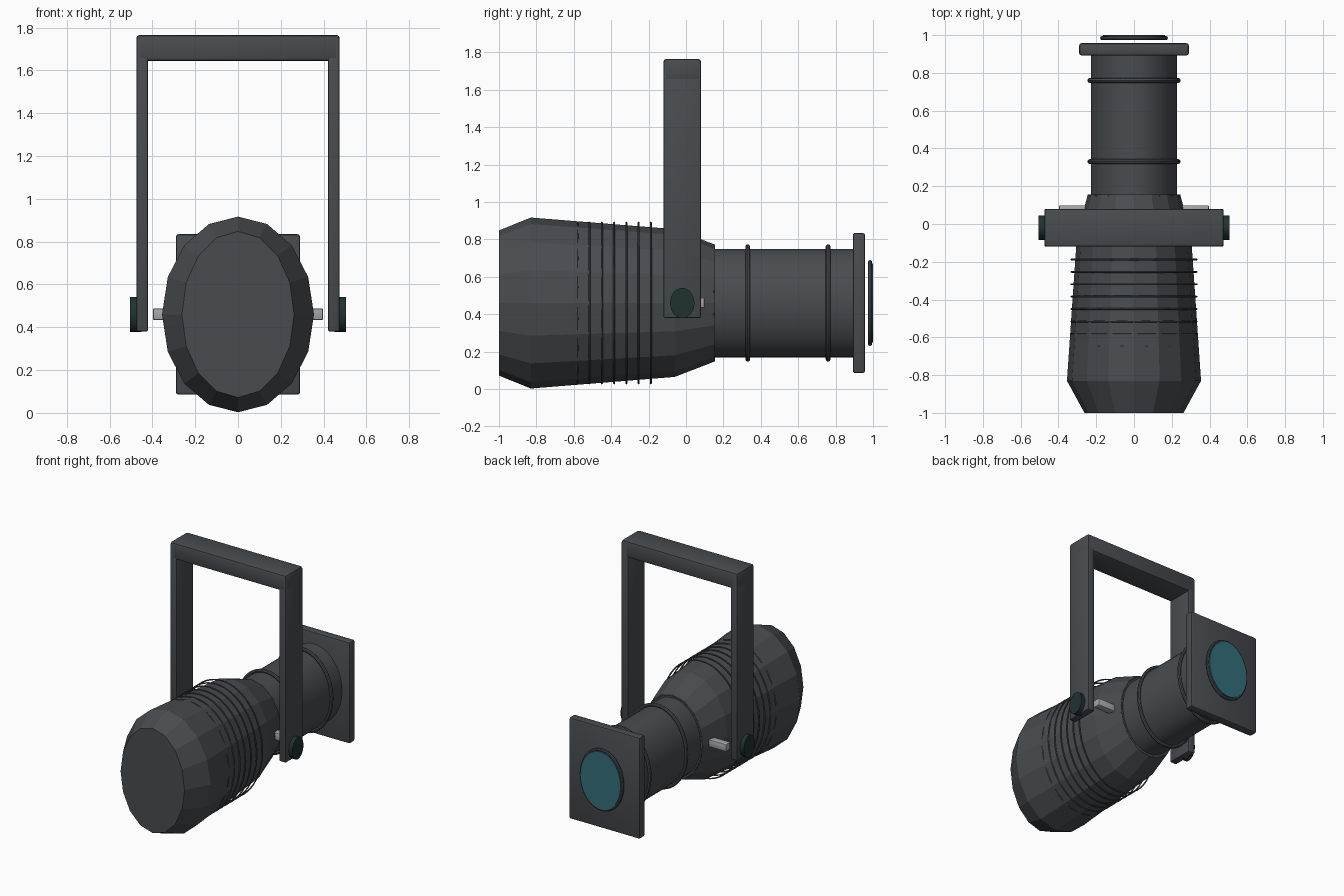
import bpy, bmesh, math
from mathutils import Vector

if "Cube" in bpy.data.objects:
    bpy.data.objects.remove(bpy.data.objects["Cube"])

CZ = 0.46  # height of the lamp axis


def material(name, rgb):
    m = bpy.data.materials.new(name)
    m.diffuse_color = (*rgb, 1)
    m.use_nodes = True
    m.node_tree.nodes["Principled BSDF"].inputs["Base Color"].default_value = m.diffuse_color
    return m


GREY = material("charcoal grey", (0.065, 0.073, 0.080))
KNOB = material("dark green", (0.014, 0.032, 0.031))
STEEL = material("light steel", (0.37, 0.39, 0.42))
LENS = material("teal glass", (0.033, 0.155, 0.195))


def finish(name, bm, mat, smooth=False):
    bmesh.ops.recalc_face_normals(bm, faces=bm.faces)
    me = bpy.data.meshes.new(name)
    bm.to_mesh(me)
    bm.free()
    me.materials.append(mat)
    ob = bpy.data.objects.new(name, me)
    bpy.context.collection.objects.link(ob)
    if smooth:
        bpy.ops.object.select_all(action='DESELECT')
        ob.select_set(True)
        bpy.context.view_layer.objects.active = ob
        bpy.ops.object.shade_smooth_by_angle(angle=math.radians(35))
    return ob


def loft(name, sections, sides, mat, smooth=False, axis='Y', centre=(0, 0, CZ)):
    """Capped elliptical sections (position, side radius, vertical radius)."""
    bm = bmesh.new()
    rings = []
    for p, a, b in sections:
        ring = []
        for i in range(sides):
            t = math.tau * i / sides
            u, v = a * math.cos(t), b * math.sin(t)
            co = (u, p, v) if axis == 'Y' else (p, u, v)
            ring.append(bm.verts.new(Vector(centre) + Vector(co)))
        rings.append(ring)
    for r, s in zip(rings, rings[1:]):
        for i in range(sides):
            j = (i + 1) % sides
            bm.faces.new((r[i], r[j], s[j], s[i]))
    bm.faces.new(rings[0])
    bm.faces.new(rings[-1])
    return finish(name, bm, mat, smooth)


def hoop(name, y, a, b, minor, mat, seg=64, n=8):
    """Elliptical torus around the lamp axis."""
    bm = bmesh.new()
    grid = []
    for i in range(seg):
        t = math.tau * i / seg
        row = []
        for k in range(n):
            q = math.tau * k / n
            d = minor * math.cos(q)
            row.append(bm.verts.new(((a + d) * math.cos(t), y + minor * math.sin(q),
                                     CZ + (b + d) * math.sin(t))))
        grid.append(row)
    for i in range(seg):
        r, s = grid[i], grid[(i + 1) % seg]
        for k in range(n):
            bm.faces.new((r[k], r[(k + 1) % n], s[(k + 1) % n], s[k]))
    return finish(name, bm, mat, True)


def box(name, lo, hi, mat, bevel):
    bm = bmesh.new()
    bmesh.ops.create_cube(bm, size=1)
    for v in bm.verts:
        v.co = [(l + h) / 2 + c * (h - l) for l, h, c in zip(lo, hi, v.co)]
    bmesh.ops.bevel(bm, geom=bm.edges[:], offset=bevel, segments=2, profile=0.5, affect='EDGES')
    return finish(name, bm, mat, True)


# Faceted lamp housing
loft("housing", [(-1.0, 0.262, 0.388), (-0.83, 0.355, 0.457), (-0.06, 0.302, 0.395),
                 (0.155, 0.245, 0.312)], 16, GREY)

# Cooling fins of constant size around the tapering housing
for i in range(8):
    hoop(f"cooling_fin_{i + 1}", -0.188 - 0.0655 * i, 0.331, 0.430, 0.005, GREY)

# Lens barrel and its bands
loft("barrel", [(0.10, 0.228, 0.29), (0.90, 0.228, 0.29)], 48, GREY, True)
hoop("barrel_collar", 0.15, 0.237, 0.302, 0.006, GREY)
for i, y in enumerate((0.33, 0.76)):
    hoop(f"barrel_band_{i + 1}", y, 0.234, 0.301, 0.013, GREY)

# Square front plate, rim and coloured lens
box("filter_plate", (-0.29, 0.892, 0.085), (0.29, 0.957, 0.835), GREY, 0.012)
hoop("lens_rim", 0.984, 0.169, 0.219, 0.011, GREY)
loft("lens", [(0.978, 0.163, 0.212), (1.0, 0.163, 0.212)], 48, LENS, True)

# Hanging yoke
box("yoke_top", (-0.475, -0.12, 1.645), (0.475, 0.08, 1.765), GREY, 0.014)
for side, s in (("left", -1), ("right", 1)):
    x0, x1 = sorted((s * 0.42, s * 0.475))
    box(f"yoke_leg_{side}", (x0, -0.12, 0.38), (x1, 0.08, 1.755), GREY, 0.008)
    # Tightening knob outside each leg
    loft(f"knob_{side}", [(s * 0.45, 0.065, 0.081), (s * 0.505, 0.065, 0.081)], 32, KNOB, True,
         axis='X', centre=(0, -0.02, CZ))
    # Steel shutter handle poking out of the housing
    x0, x1 = sorted((s * 0.20, s * 0.397))
    box(f"handle_{side}", (x0, 0.045, 0.434), (x1, 0.099, 0.488), STEEL, 0.006)
